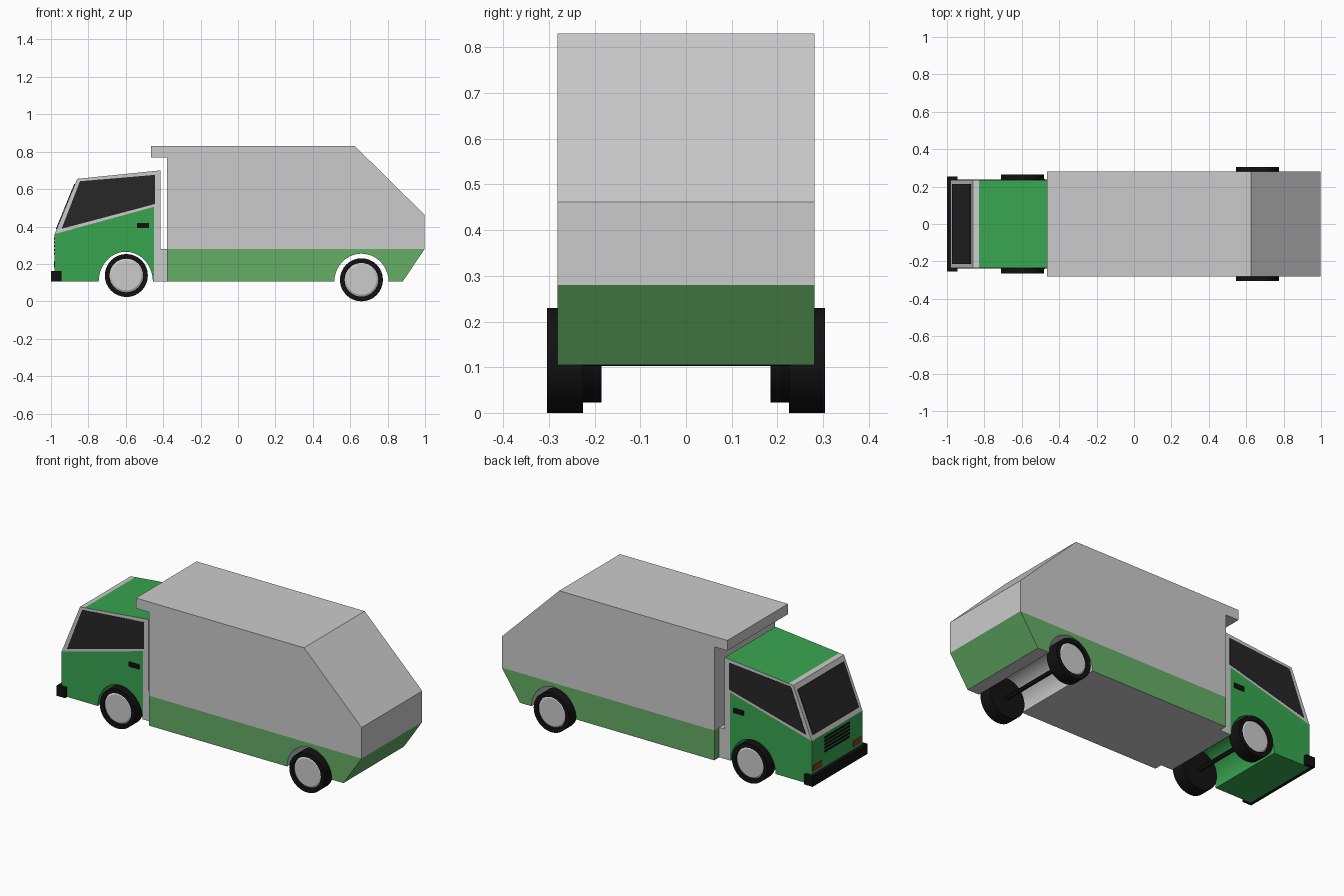
import bpy, bmesh, math
from mathutils import Matrix

if "Cube" in bpy.data.objects:
    bpy.data.objects.remove(bpy.data.objects["Cube"])


def material(name, rgb):
    m = bpy.data.materials.new(name)
    m.diffuse_color = (*rgb, 1)
    m.use_nodes = True
    m.node_tree.nodes["Principled BSDF"].inputs["Base Color"].default_value = m.diffuse_color
    return m


GREY = material("grey", (0.8, 0.8, 0.8))
GREEN = material("cab_green", (0.04, 0.38, 0.08))
SKIRT = material("skirt_green", (0.13, 0.42, 0.13))
GLASS = material("glass", (0.02, 0.02, 0.02))
BLACK = material("black", (0.006, 0.006, 0.006))
AMBER = material("lamp", (0.25, 0.05, 0.015))


def finish(bm, name, mats):
    bmesh.ops.recalc_face_normals(bm, faces=bm.faces)
    me = bpy.data.meshes.new(name)
    bm.to_mesh(me)
    bm.free()
    for m in mats:
        me.materials.append(m)
    ob = bpy.data.objects.new(name, me)
    bpy.context.collection.objects.link(ob)
    return ob


def prism(profile, y0, y1):
    """Extrude an (x, z) profile from y0 to y1."""
    bm = bmesh.new()
    f = bm.faces.new([bm.verts.new((x, y0, z)) for x, z in profile])
    ext = bmesh.ops.extrude_face_region(bm, geom=[f])
    vs = [g for g in ext["geom"] if isinstance(g, bmesh.types.BMVert)]
    bmesh.ops.translate(bm, vec=(0, y1 - y0, 0), verts=vs)
    bmesh.ops.recalc_face_normals(bm, faces=bm.faces)
    return bm


def cut(bm, co, no):
    geom = bm.verts[:] + bm.edges[:] + bm.faces[:]
    bmesh.ops.bisect_plane(bm, geom=geom, plane_co=co, plane_no=no)


def paint(bm, rule):
    bm.normal_update()
    for f in bm.faces:
        f.material_index = rule(f.calc_center_median(), f.normal)


def box(name, x, y, z, mat):
    bm = prism([(x[0], z[0]), (x[1], z[0]), (x[1], z[1]), (x[0], z[1])], *y)
    return finish(bm, name, [mat])


def arch(cx, z, a, h, n=20):
    """Wheel arch points from right to left."""
    return [(cx + a * math.cos(math.pi * i / n), z + h * math.sin(math.pi * i / n))
            for i in range(n + 1)]


def smooth(ob):
    bpy.ops.object.select_all(action="DESELECT")
    ob.select_set(True)
    bpy.context.view_layer.objects.active = ob
    bpy.ops.object.shade_smooth_by_angle(angle=math.radians(30))


# Cargo body with green skirt, sloped tail and overhanging front lip
W = 0.281
bm = prism([(-0.38, 0.105), (-0.38, 0.77), (-0.465, 0.77), (-0.465, 0.83),
            (0.625, 0.83), (0.998, 0.462), (0.998, 0.28), (0.88, 0.105)]
           + arch(0.66, 0.105, 0.145, 0.15), -W, W)
cut(bm, (0, 0, 0.28), (0, 0, 1))
paint(bm, lambda c, n: int(c.z < 0.279 and (abs(n.y) > 0.9 or c.x > 0.9 or c.x < -0.37)))
smooth(finish(bm, "cargo_body", [GREY, SKIRT]))

# Cab: green below the belt line and on the roof, grey pillars and rear post
C = 0.235
bm = prism([(-0.98, 0.105), (-0.98, 0.36), (-0.86, 0.655), (-0.415, 0.70),
            (-0.415, 0.28), (-0.38, 0.28), (-0.38, 0.105)]
           + arch(-0.60, 0.105, 0.145, 0.16), -C, C)
cut(bm, (-0.98, 0, 0.36), (-0.145, 0, 0.53))
cut(bm, (-0.45, 0, 0), (1, 0, 0))
cut(bm, (-0.83, 0, 0), (1, 0, 0))


def cab_rule(c, n):
    if n.z > 0.9 and c.z > 0.6:
        return int(c.x > -0.83)
    above_belt = 0.53 * (c.z - 0.36) - 0.145 * (c.x + 0.98) > 0.002
    return int(not above_belt and c.x < -0.45)


paint(bm, cab_rule)
smooth(finish(bm, "cab", [GREY, GREEN]))

# Windscreen lying on the sloped cab front
bm = prism([(-0.97, 0.385), (-0.974, 0.386), (-0.876, 0.627), (-0.872, 0.626)], -0.213, 0.213)
finish(bm, "windscreen", [GLASS])

# Side windows, door handles and front lamps
for s, side in ((-1, "right"), (1, "left")):
    ys = (s * (C - 0.002), s * (C + 0.002))
    bm = prism([(-0.943, 0.388), (-0.845, 0.642), (-0.445, 0.676), (-0.445, 0.52)], *ys)
    finish(bm, "side_window_" + side, [GLASS])
    box("door_handle_" + side, (-0.54, -0.475), (s * C, s * (C + 0.006)), (0.393, 0.42), BLACK)
    box("front_lamp_" + side, (-0.984, -0.978), (s * 0.145, s * 0.222), (0.18, 0.215), AMBER)

# Grille slats
for i in range(5):
    z = 0.25 + i * 0.02
    box("grille_slat", (-0.984, -0.978), (-0.115, 0.115), (z, z + 0.011), BLACK)

# Wraparound bumper
box("bumper", (-1.0, -0.98), (-0.255, 0.255), (0.105, 0.163), BLACK)
for s in (-1, 1):
    box("bumper_end", (-0.98, -0.943), (s * C, s * 0.255), (0.105, 0.163), BLACK)


def lathe(name, profile, x, z, mat, n=32):
    """Spin a (y, radius) profile around a wheel axis."""
    bm = bmesh.new()
    vs = [bm.verts.new((0, y, r)) for y, r in profile]
    es = [bm.edges.new(p) for p in zip(vs, vs[1:])]
    bmesh.ops.spin(bm, geom=vs + es, cent=(0, 0, 0), axis=(0, 1, 0),
                   angle=2 * math.pi, steps=n, use_merge=True)
    bmesh.ops.remove_doubles(bm, verts=bm.verts, dist=1e-5)
    bmesh.ops.transform(bm, matrix=Matrix.Translation((x, 0, z)), verts=bm.verts)
    smooth(finish(bm, name, [mat]))


# Wheels and axles
R, H = 0.115, 0.09
for end, x, z, y0, y1 in (("front", -0.597, 0.138, 0.185, 0.264),
                          ("rear", 0.66, 0.115, 0.226, 0.304)):
    for s in (-1, 1):
        lathe(end + "_tyre", [(s * y0, 0), (s * y0, R), (s * y1, R),
                              (s * y1, H), (s * (y1 - 0.012), H)], x, z, BLACK)
        lathe(end + "_hub", [(s * (y1 - 0.012), H), (s * (y1 - 0.006), H - 0.01),
                             (s * (y1 - 0.006), 0)], x, z, GREY)
    lathe(end + "_axle", [(-y0, 0.012), (y0, 0.012)], x, z, BLACK, 12)
